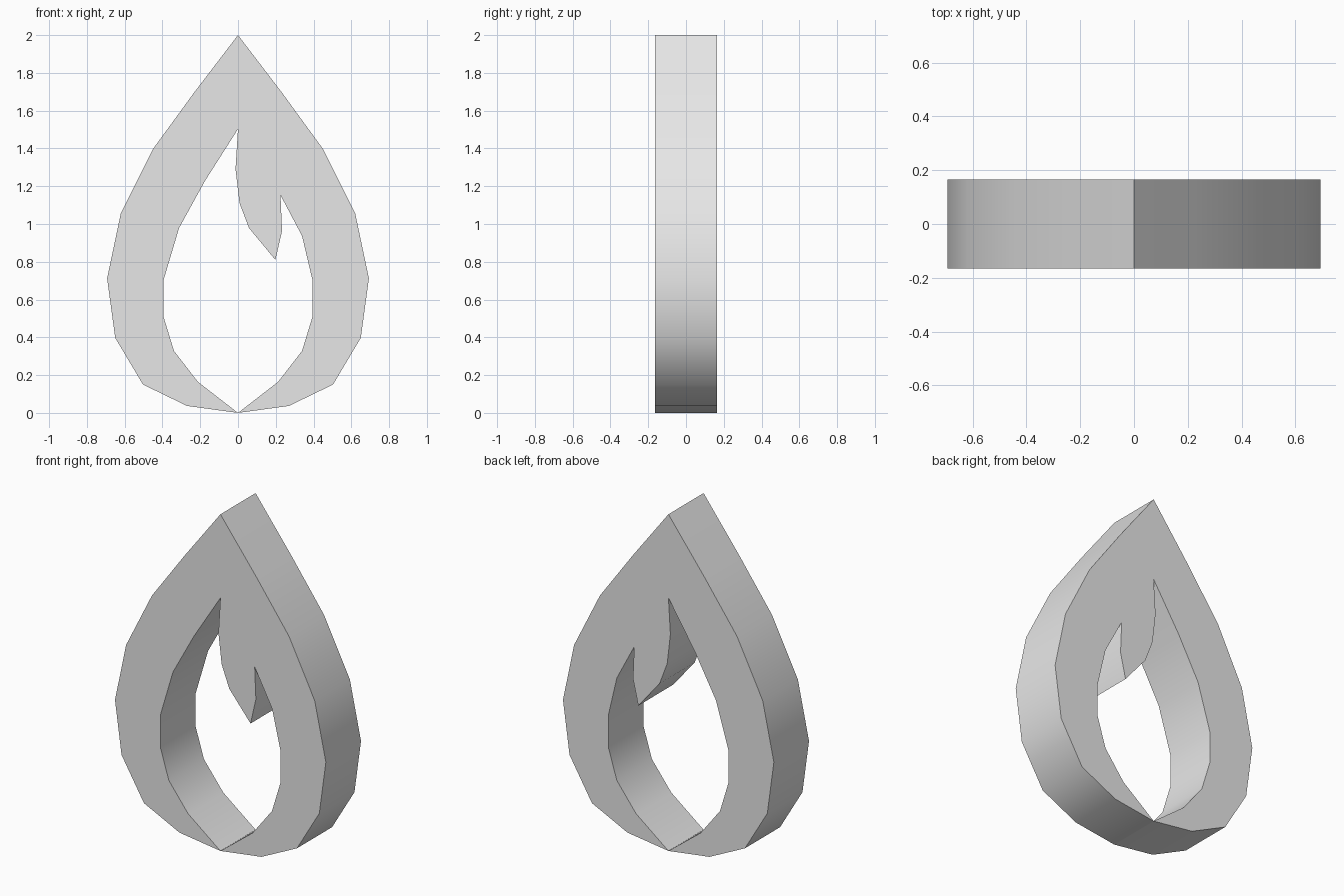
import bpy
import bmesh
import math

if "Cube" in bpy.data.objects:
    bpy.data.objects.remove(bpy.data.objects["Cube"], do_unlink=True)

HALF_DEPTH = 0.165


def mirrored(points):
    """Reflect a path across x = 0 and reverse it."""
    return [(-x, z) for x, z in reversed(points)]


# Outer teardrop edge, from bottom to just below the tip
outer = [(0, 0), (.27, .037), (.503, .15), (.65, .397), (.693, .712),
         (.62, 1.058), (.45, 1.397), (.233, 1.695)]

# Opening: lower sides are symmetric, the upper edge has two flame tongues
bowl = [(.394, .704), (.394, .508), (.339, .328), (.212, .164)]
tongues = [(-.312, .979), (-.175, 1.228), (0, 1.503), (-.013, 1.291),
           (.008, 1.111), (.058, .979), (.198, .81), (.233, .963),
           (.225, 1.153), (.339, .937)]

# One closed band that pinches together at the bottom point
profile = outer + [(0, 2)] + mirrored(outer) + mirrored(bowl) + tongues + bowl

# Extrude the band front to back
bm = bmesh.new()
front = bm.faces.new([bm.verts.new((x, -HALF_DEPTH, z)) for x, z in profile])
back = bmesh.ops.extrude_face_region(bm, geom=[front], use_keep_orig=True)
moved = [v for v in back["geom"] if isinstance(v, bmesh.types.BMVert)]
bmesh.ops.translate(bm, verts=moved, vec=(0, 2 * HALF_DEPTH, 0))
bm.normal_update()
bmesh.ops.recalc_face_normals(bm, faces=bm.faces[:])
caps = [f for f in bm.faces if len(f.verts) > 4]
bmesh.ops.triangulate(bm, faces=caps, ngon_method='EAR_CLIP')

mesh = bpy.data.meshes.new("flame_band")
bm.to_mesh(mesh)
bm.free()
flame = bpy.data.objects.new("flame_band", mesh)
bpy.context.collection.objects.link(flame)

# Plain light grey
grey = bpy.data.materials.new("light_grey")
grey.use_nodes = True
grey.diffuse_color = (0.8, 0.8, 0.8, 1)
grey.node_tree.nodes["Principled BSDF"].inputs["Base Color"].default_value = (0.8, 0.8, 0.8, 1)
mesh.materials.append(grey)

# Rounded sides with crisp caps and tips
bpy.ops.object.select_all(action='DESELECT')
flame.select_set(True)
bpy.context.view_layer.objects.active = flame
bpy.ops.object.shade_smooth_by_angle(angle=math.radians(40))
